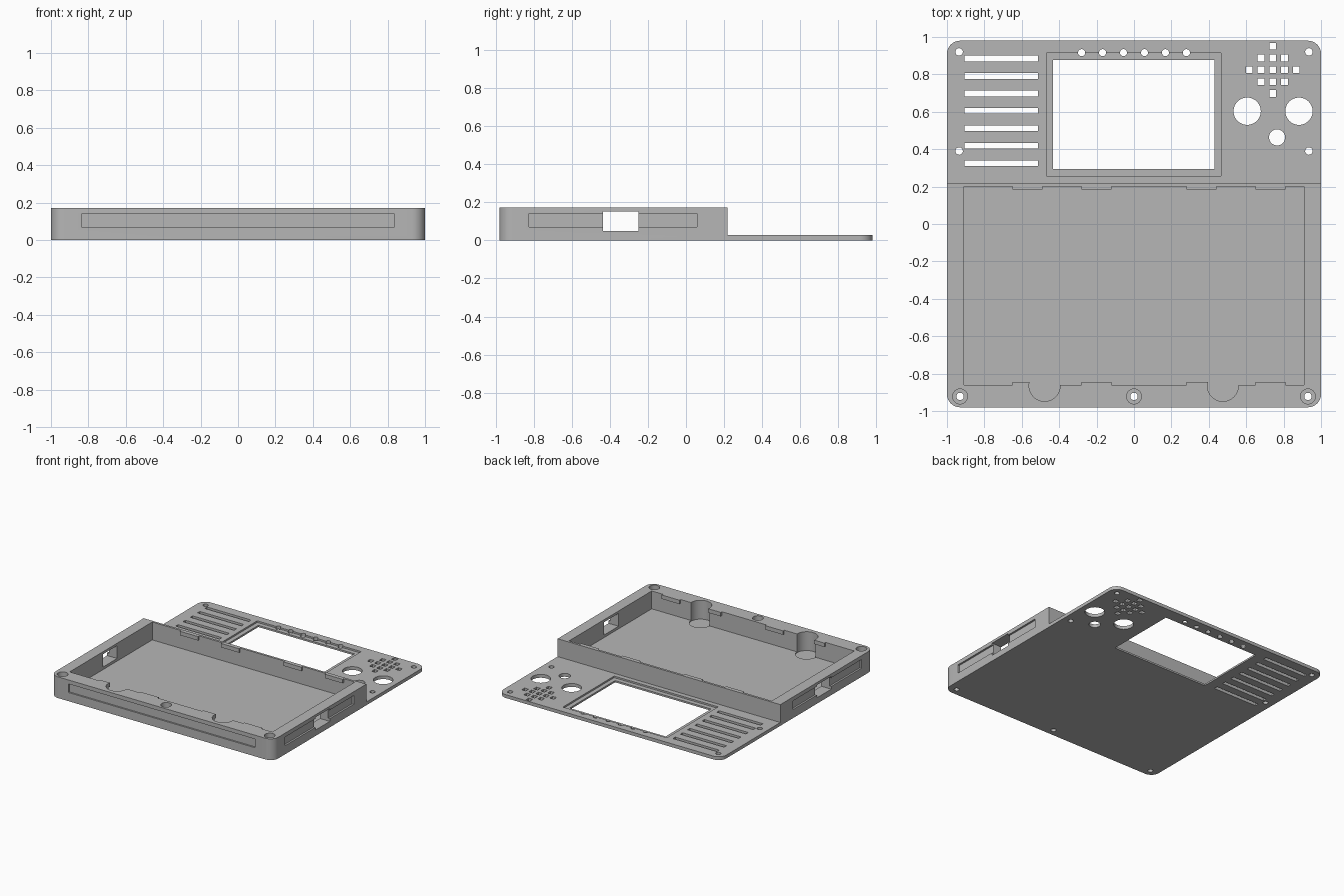
import bpy
import bmesh
from math import cos, sin, pi

if "Cube" in bpy.data.objects:
    bpy.data.objects.remove(bpy.data.objects["Cube"])

H, T, STEP = 0.172, 0.027, 0.218      # box height, panel thickness, back of box
FLOOR, TOP = -0.1, 0.3                # reach of the through cutters

grey = bpy.data.materials.new("mid grey plastic")
grey.use_nodes = True
colour = (0.47, 0.47, 0.47, 1)
grey.diffuse_color = colour
grey.node_tree.nodes["Principled BSDF"].inputs["Base Color"].default_value = colour


def prism(bm, points, z0, z1):
    """Extrude a counter-clockwise outline from z0 to z1."""
    low = [bm.verts.new((x, y, z0)) for x, y in points]
    high = [bm.verts.new((x, y, z1)) for x, y in points]
    bm.faces.new(low[::-1])
    bm.faces.new(high)
    n = len(points)
    for i in range(n):
        j = (i + 1) % n
        bm.faces.new((low[i], low[j], high[j], high[i]))


def box(x0, x1, y0, y1, z0=FLOOR, z1=TOP):
    return [(x0, y0), (x1, y0), (x1, y1), (x0, y1)], z0, z1


def square(x, y, r):
    return box(x - r, x + r, y - r, y + r)


def disc(x, y, r, z0=FLOOR, z1=TOP, n=32):
    return [(x + r * cos(2 * pi * i / n), y + r * sin(2 * pi * i / n))
            for i in range(n)], z0, z1


def solid(name, shapes):
    bm = bmesh.new()
    for shape in shapes:
        prism(bm, *shape)
    mesh = bpy.data.meshes.new(name)
    bm.to_mesh(mesh)
    bm.free()
    mesh.materials.append(grey)
    ob = bpy.data.objects.new(name, mesh)
    bpy.context.collection.objects.link(ob)
    return ob


def combine(target, name, shapes, operation="DIFFERENCE"):
    """Apply one boolean with a set of separate shapes, then drop the helper."""
    helper = solid(name, shapes)
    helper.hide_render = True
    mod = target.modifiers.new(name, "BOOLEAN")
    mod.operation, mod.solver, mod.object = operation, "EXACT", helper
    bpy.context.view_layer.objects.active = target
    bpy.ops.object.modifier_apply(modifier=name)
    bpy.data.objects.remove(helper)


# Outer shell: rounded slab, stepped down to a thin panel at the back
R, STEPS = 0.07, 8
outline = []
for k, (sx, sy) in enumerate([(1, 1), (-1, 1), (-1, -1), (1, -1)]):
    for i in range(STEPS + 1):
        a = (k + i / STEPS) * pi / 2
        outline.append((sx * (1 - R) + R * cos(a), sy * (0.98 - R) + R * sin(a)))
case = solid("enclosure_shell", [(outline, 0, H)])
combine(case, "step", [box(-2, 2, STEP, 2, T, TOP)])

# Deep tray with snap tabs along its front and back rims
combine(case, "tray", [box(-0.91, 0.91, -0.86, 0.2, T, TOP)])
tabs = []
for x in (-0.65, -0.28, 0.28, 0.65):
    tabs.append(box(x, x + 0.16, 0.185, 0.21, 0.14, H))
    tabs.append(box(x, x + 0.16, -0.87, -0.845, 0.14, H))
combine(case, "tabs", tabs, "UNION")

# Round wells in the front wall
combine(case, "wells", [disc(x, -0.865, 0.083, T - 0.008, TOP, 48)
                        for x in (-0.478, 0.475)])

# Shallow grooves around the box and a port through each side wall
grooves = [box(-0.838, 0.838, -1.1, -0.967, 0.07, 0.14)]
ports = []
for x0, x1 in ((-1.1, -0.985), (0.985, 1.1)):
    grooves.append(box(x0, x1, -0.825, 0.058, 0.07, 0.14))
for x0, x1 in ((-1.1, -0.85), (0.85, 1.1)):
    ports.append(box(x0, x1, -0.435, -0.25, 0.048, 0.152))
combine(case, "grooves", grooves)
combine(case, "ports", ports)

# Counterbored screw holes in the front rim
screws = (-0.93, 0, 0.93)
combine(case, "counterbores", [disc(x, -0.922, 0.04, 0.11, TOP) for x in screws])
combine(case, "screw_holes", [disc(x, -0.922, 0.02, n=12) for x in screws])

# Display opening with a recessed ledge
combine(case, "ledge", [box(-0.468, 0.465, 0.257, 0.915, 0.014, TOP)])
combine(case, "opening", [box(-0.432, 0.43, 0.295, 0.878)])

# Panel cut-outs: indicator lights, corner holes, vents, knobs, speaker grid
holes = [disc(-0.28 + 0.112 * i, 0.916, 0.019, n=20) for i in range(6)]
holes += [disc(x, y, 0.02, n=20) for x in (-0.935, 0.935) for y in (0.39, 0.92)]
holes += [box(-0.907, -0.513, y - 0.015, y + 0.015)
          for y in (0.885 - 0.0935 * i for i in range(7))]
holes += [disc(0.605, 0.603, 0.073, n=48), disc(0.882, 0.603, 0.073, n=48),
          disc(0.765, 0.463, 0.043)]
for i in range(-2, 3):
    for j in range(-2, 3):
        if abs(i) + abs(j) <= 2 or abs(i * j) == 1:
            holes.append(square(0.742 + 0.063 * i, 0.824 + 0.063 * j, 0.018))
combine(case, "panel_holes", holes)

# Smooth the rounded surfaces and keep the edges crisp
bpy.ops.object.select_all(action="DESELECT")
case.select_set(True)
bpy.context.view_layer.objects.active = case
bpy.ops.object.shade_smooth_by_angle(angle=0.5)
